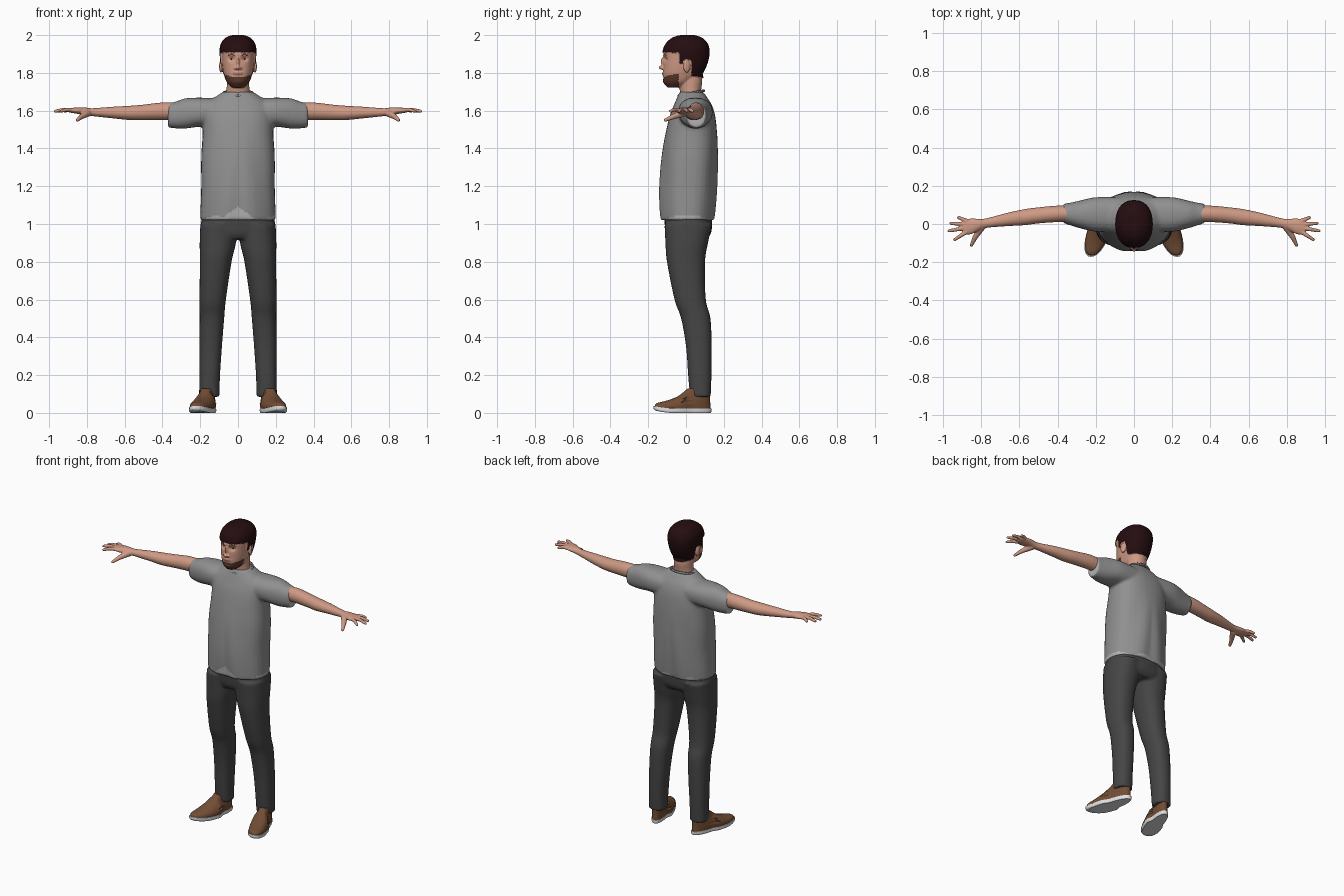
import bpy, bmesh
from math import cos, sin, pi, exp
from mathutils import Matrix, Vector

if "Cube" in bpy.data.objects:
    bpy.data.objects.remove(bpy.data.objects["Cube"])


def material(name, r, g, b):
    m = bpy.data.materials.new(name)
    m.use_nodes = True
    m.diffuse_color = (r, g, b, 1)
    node = m.node_tree.nodes["Principled BSDF"]
    node.inputs["Base Color"].default_value = (r, g, b, 1)
    node.inputs["Roughness"].default_value = 0.8
    return m


SKIN = material("skin", 0.62, 0.32, 0.23)
HAIR = material("dark hair", 0.018, 0.004, 0.005)
BEARD = material("brown beard", 0.10, 0.04, 0.022)
LIPS = material("lips", 0.42, 0.17, 0.13)
SHIRT = material("grey shirt", 0.28, 0.28, 0.28)
HEM = material("pale hem", 0.45, 0.45, 0.45)
PANTS = material("charcoal trousers", 0.06, 0.06, 0.06)
LEATHER = material("brown leather", 0.17, 0.075, 0.035)
SOLE = material("white sole", 0.75, 0.75, 0.75)


def spline(rows, steps=5):
    """Smooth rows of numbers with a Catmull-Rom curve through each row."""
    out = []
    for i in range(len(rows) - 1):
        quad = [rows[max(i - 1, 0)], rows[i], rows[i + 1], rows[min(i + 2, len(rows) - 1)]]
        for s in range(steps):
            t = s / steps
            out.append([b + 0.5 * t * (c - a + t * (2 * a - 5 * b + 4 * c - d + t * (3 * (b - c) + d - a)))
                        for a, b, c, d in zip(*quad)])
    return out + [list(rows[-1])]


def loft(bm, axis, rows, power=2.3, sides=32):
    """Closed tube of rounded sections; rows are (position, centre a, centre b, radius a, radius b)."""
    rings = []
    for t, a, b, ra, rb in spline(rows):
        ring = []
        for k in range(sides):
            c, s = cos(2 * pi * k / sides), sin(2 * pi * k / sides)
            u = a + ra * abs(c) ** (2 / power) * (1 if c > 0 else -1)
            v = b + rb * abs(s) ** (2 / power) * (1 if s > 0 else -1)
            ring.append(bm.verts.new((u, v, t) if axis == "Z" else (t, u, v)))
        rings.append(ring)
    for lo, hi in zip(rings, rings[1:]):
        for k in range(sides):
            n = (k + 1) % sides
            bm.faces.new((lo[k], lo[n], hi[n], hi[k]))
    bm.faces.new(rings[0])
    bm.faces.new(rings[-1])


def profile(rows):
    """Turn (height, front, back, half width) into centred loft rows."""
    return [(z, 0, (f + b) / 2, w, (b - f) / 2) for z, f, b, w in rows]


def blob(bm, centre, radii, turn=None):
    m = Matrix.Translation(centre) @ (turn or Matrix()) @ Matrix.Diagonal((*radii, 1))
    bmesh.ops.create_uvsphere(bm, u_segments=20, v_segments=12, radius=1, matrix=m)


def finger(bm, points, radii):
    for p, q, r, s in zip(points, points[1:], radii, radii[1:]):
        p, q = Vector(p), Vector(q)
        turn = (q - p).to_track_quat("Z", "Y").to_matrix().to_4x4()
        bmesh.ops.create_cone(bm, cap_ends=True, segments=14, radius1=r, radius2=s, depth=(q - p).length,
                              matrix=Matrix.Translation((p + q) / 2) @ turn)
        blob(bm, q, (s, s, s))


def finish(name, bm, mats, mirror=False, voxel=0, smooth=0):
    """Make the object, fuse its volumes and bake the modifiers."""
    bmesh.ops.recalc_face_normals(bm, faces=bm.faces)
    mesh = bpy.data.meshes.new(name)
    bm.to_mesh(mesh)
    bm.free()
    ob = bpy.data.objects.new(name, mesh)
    bpy.context.collection.objects.link(ob)
    if mirror:
        ob.modifiers.new("mirror", "MIRROR").use_mirror_merge = False
    if voxel:
        r = ob.modifiers.new("fuse", "REMESH")
        r.mode, r.voxel_size = "VOXEL", voxel
    if smooth:
        s = ob.modifiers.new("soften", "SMOOTH")
        s.factor, s.iterations = 0.5, smooth
    ob.data = bpy.data.meshes.new_from_object(ob.evaluated_get(bpy.context.evaluated_depsgraph_get()))
    ob.modifiers.clear()
    ob.data.materials.clear()
    for m in mats:
        ob.data.materials.append(m)
    for p in ob.data.polygons:
        p.use_smooth, p.material_index = True, 0
    return ob


def paint(ob, rule):
    for p in ob.data.polygons:
        p.material_index = rule(*p.center)


# Shirt: torso and short sleeves fused together
bm = bmesh.new()
loft(bm, "Z", profile([(1.02, -.135, .15, .2), (1.1, -.14, .158, .198), (1.2, -.14, .164, .195),
                       (1.35, -.128, .167, .195), (1.47, -.11, .165, .188), (1.57, -.087, .155, .185),
                       (1.63, -.064, .137, .17), (1.67, -.047, .112, .125), (1.7, -.035, .092, .078)]))
loft(bm, "X", [(.08, .05, 1.59, .09, .075), (.2, .05, 1.592, .09, .077), (.28, .05, 1.585, .073, .08),
               (.33, .052, 1.577, .06, .071), (.37, .055, 1.575, .05, .064)])
shirt = finish("shirt", bm, [SHIRT, HEM], True, 0.008, 8)
# Shallow drape folds running down the cloth
for v in shirt.data.vertices:
    x, y, z = v.co
    if abs(x) < .22 and z < 1.5:
        v.co.y += .004 * sin(38 * abs(x) + 5 * z) * min(1, (1.5 - z) * 5) * (1 if y > 0 else -1)
paint(shirt, lambda x, y, z: int(z < 1.034 + .008 * sin(40 * x) or abs(x) > .367
                                 or (y < -.05 and z < 1.092 - .75 * abs(x))))

# Collar band around the neck
bm = bmesh.new()
ring = [(Vector((.077 * cos(a), .028 + .066 * sin(a), 1.692 + .014 * sin(a))))
        for a in [2 * pi * k / 32 for k in range(33)]]
finger(bm, ring, [.007] * 33)
finish("collar", bm, [SHIRT])

# Trousers: hips and legs fused together
bm = bmesh.new()
loft(bm, "Z", [(.92, 0, .01, .185, .1), (.96, 0, .013, .196, .122), (1.06, 0, .012, .192, .128)])
loft(bm, "Z", [(.085, .152, .076, .054, .055), (.2, .15, .073, .055, .062), (.35, .145, .068, .06, .068),
               (.5, .138, .052, .065, .078), (.6, .134, .022, .07, .083), (.8, .118, 0, .084, .101),
               (.9, .107, .004, .096, .113), (1.0, .103, .012, .096, .126)])
finish("trousers", bm, [PANTS], True, 0.008, 6)

# Arms with palms, fingers and thumbs
bm = bmesh.new()
loft(bm, "X", [(.28, .053, 1.595, .042, .045), (.4, .053, 1.597, .043, .046), (.5, .045, 1.591, .042, .041),
               (.57, .036, 1.588, .042, .038), (.66, .024, 1.59, .035, .031), (.77, .005, 1.592, .025, .021),
               (.81, -.003, 1.597, .03, .02), (.85, -.012, 1.6, .041, .017), (.89, -.016, 1.602, .039, .012)], 2)
for root, tip in [((.87, .014), (.918, .034)), ((.88, -.003), (.958, .004)),
                  ((.88, -.02), (.968, -.036)), ((.875, -.04), (.938, -.082))]:
    mid = [(a + b) / 2 for a, b in zip(root, tip)]
    finger(bm, [(*root, 1.602), (*mid, 1.605), (*tip, 1.597)], [.012, .0105, .0085])
finger(bm, [(.795, -.012, 1.588), (.83, -.068, 1.568), (.85, -.11, 1.55)], [.021, .014, .009])
finish("arms_and_hands", bm, [SKIN], True, 0.0045, 3)

# Head: skull, neck, nose and ears fused together
bm = bmesh.new()
loft(bm, "Z", profile([(1.722, -.098, -.02, .032), (1.75, -.116, .03, .059), (1.785, -.121, .07, .073),
                       (1.82, -.121, .093, .081), (1.87, -.12, .112, .087), (1.92, -.115, .117, .09),
                       (1.955, -.098, .106, .082), (1.98, -.068, .08, .06), (1.992, -.03, .045, .03)]))
loft(bm, "Z", [(1.62, 0, .035, .08, .05), (1.7, 0, .024, .062, .056), (1.76, 0, .024, .059, .062),
               (1.82, 0, .02, .055, .055)], 2)
blob(bm, (0, -.122, 1.828), (.013, .024, .012))
blob(bm, (0, -.116, 1.85), (.009, .016, .034), Matrix.Rotation(.28, 4, "X"))
for side in (-1, 1):
    blob(bm, (side * .013, -.12, 1.825), (.009, .013, .008))
    blob(bm, (side * .09, .004, 1.833), (.009, .019, .033), Matrix.Rotation(side * .3, 4, "Z"))
head = finish("head", bm, [SKIN, HAIR, BEARD, LIPS], False, 0.004, 4)


def hairline(y):
    if y < -.035:
        return 1.908
    if y < -.01:
        return 1.852
    return 1.868 if y < .026 else 1.79 - .3 * (y - .026)


def face_colour(x, y, z):
    if z > hairline(y) and not (abs(x) > .091 and z < 1.868 and y < .03):
        return 1
    if y < -.04 and 1.7 < z < 1.778 + .35 * max(0, abs(x) - .03):
        return 2
    if y < -.08 and .016 < abs(x) < .052 and abs(z - 1.897 + .1 * abs(abs(x) - .034)) < .004:
        return 2
    if y < -.1 and abs(x) < .026 and abs(z - 1.796) < .007 - .1 * abs(x):
        return 3
    return 0


# Sculpt eye sockets, brow, lips and hair volume
paint(head, face_colour)
hair_verts = {i for p in head.data.polygons if p.material_index == 1 for i in p.vertices}
normals = [v.normal.copy() for v in head.data.vertices]
for v, n in zip(head.data.vertices, normals):
    x, y, z = v.co
    if v.index in hair_verts:
        v.co += n * .008
    elif y < -.05:
        v.co.y += .013 * exp(-((abs(x) - .034) / .016) ** 2 - ((z - 1.873) / .012) ** 2)
        v.co.y -= .004 * exp(-((abs(x) - .025) / .03) ** 2 - ((z - 1.896) / .008) ** 2)
        v.co.y -= .006 * exp(-(x / .022) ** 2 - ((z - 1.796) / .009) ** 2)
        v.co.y -= .005 * exp(-(x / .025) ** 2 - ((z - 1.75) / .014) ** 2)

# Eyes
for name, mat, y, radii in [("eye", SOLE, -.089, (.014, .012, .0065)), ("iris", HAIR, -.0985, (.0055, .004, .0055))]:
    bm = bmesh.new()
    blob(bm, (.034, y, 1.873), radii)
    finish(name + "s", bm, [mat], True)

# Shoes: splayed outward by a shear
for name, mat, rows in [
        ("shoe_uppers", LEATHER, [(.015, .15, -.018, .051, .148), (.04, .15, -.014, .052, .143),
                                  (.065, .15, .015, .048, .113), (.09, .15, .044, .043, .084),
                                  (.13, .15, .066, .04, .056)]),
        ("shoe_soles", SOLE, [(0, .15, -.016, .05, .147), (.008, .15, -.018, .054, .153),
                              (.024, .15, -.018, .054, .153)])]:
    bm = bmesh.new()
    loft(bm, "Z", rows)
    for v in bm.verts:
        v.co.x -= .27 * (v.co.y - .085)
        v.co.x += .15 * (v.co.x - .18) * (1 if v.co.y < 0 else -1)
        v.co.z += .5 * max(0, -.08 - v.co.y) ** 1.5
    shoes = finish(name, bm, [mat], True)
    bpy.ops.object.select_all(action="DESELECT")
    shoes.select_set(True)
    bpy.context.view_layer.objects.active = shoes
    bpy.ops.object.shade_smooth_by_angle(angle=.8)
